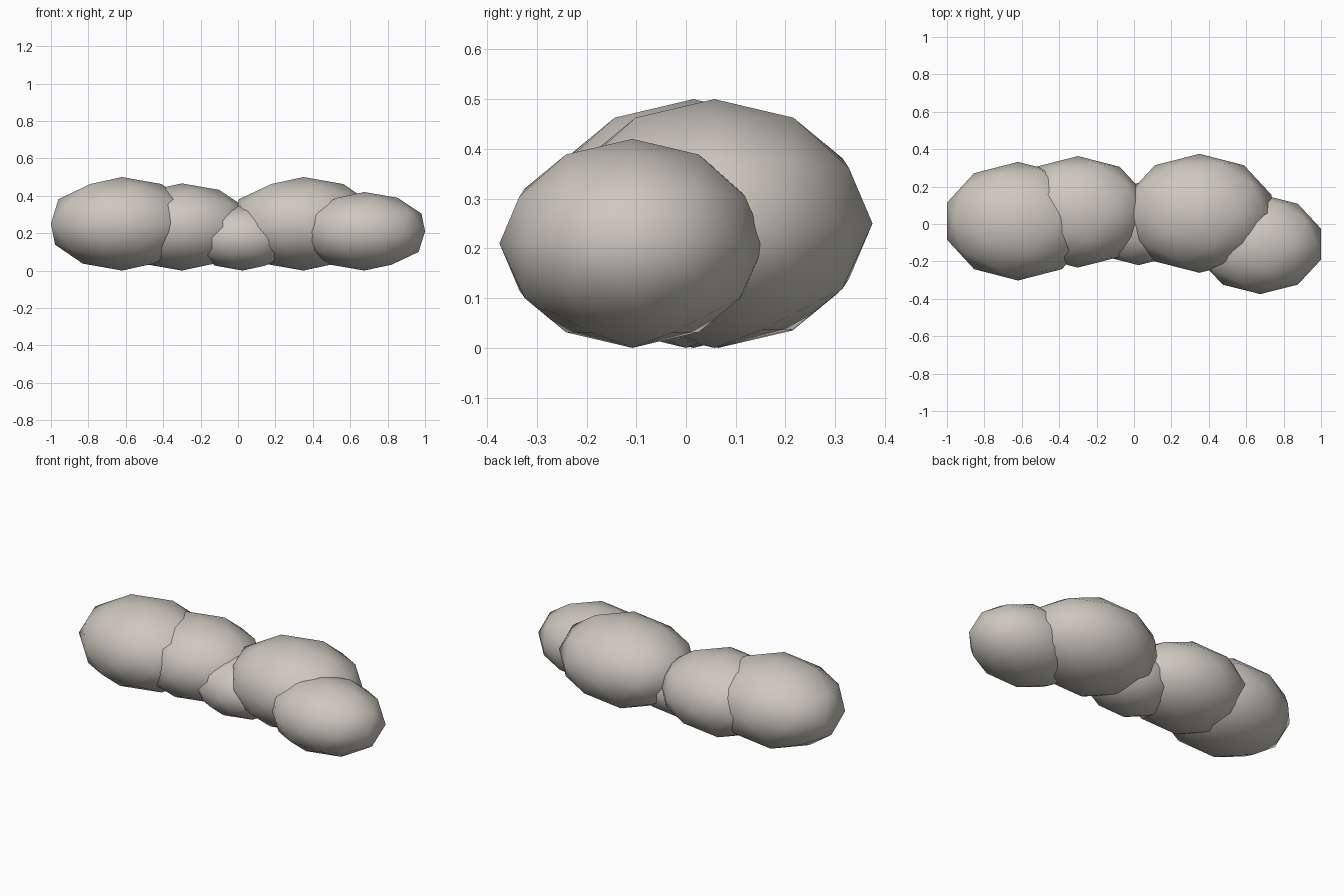
import bpy

cube = bpy.data.objects.get("Cube")
if cube:
    bpy.data.objects.remove(cube, do_unlink=True)

# Single warm grey colour
grey = bpy.data.materials.new("warm_grey")
grey.use_nodes = True
colour = (0.61, 0.58, 0.52, 1)
grey.diffuse_color = colour
bsdf = grey.node_tree.nodes["Principled BSDF"]
bsdf.inputs["Base Color"].default_value = colour
bsdf.inputs["Roughness"].default_value = 0.9


def lobe(name, x, y, radii):
    """Squashed low-poly ball resting on the ground."""
    bpy.ops.mesh.primitive_ico_sphere_add(subdivisions=2, radius=1, location=(x, y, radii[2]))
    ob = bpy.context.object
    ob.name = name
    ob.scale = radii
    bpy.ops.object.transform_apply(location=False, rotation=False, scale=True)
    bpy.ops.object.shade_smooth()
    ob.data.materials.append(grey)
    return ob


# Row of overlapping rounded lobes, from right to left
lobe("right_end_lobe", -0.62, 0.015, (0.40, 0.317, 0.25))
lobe("right_middle_lobe", -0.30, 0.065, (0.38, 0.298, 0.233))
lobe("small_centre_lobe", 0.025, 0.0, (0.28, 0.22, 0.175))
lobe("left_middle_lobe", 0.35, 0.057, (0.405, 0.318, 0.25))
lobe("left_end_lobe", 0.675, -0.108, (0.342, 0.267, 0.21))
